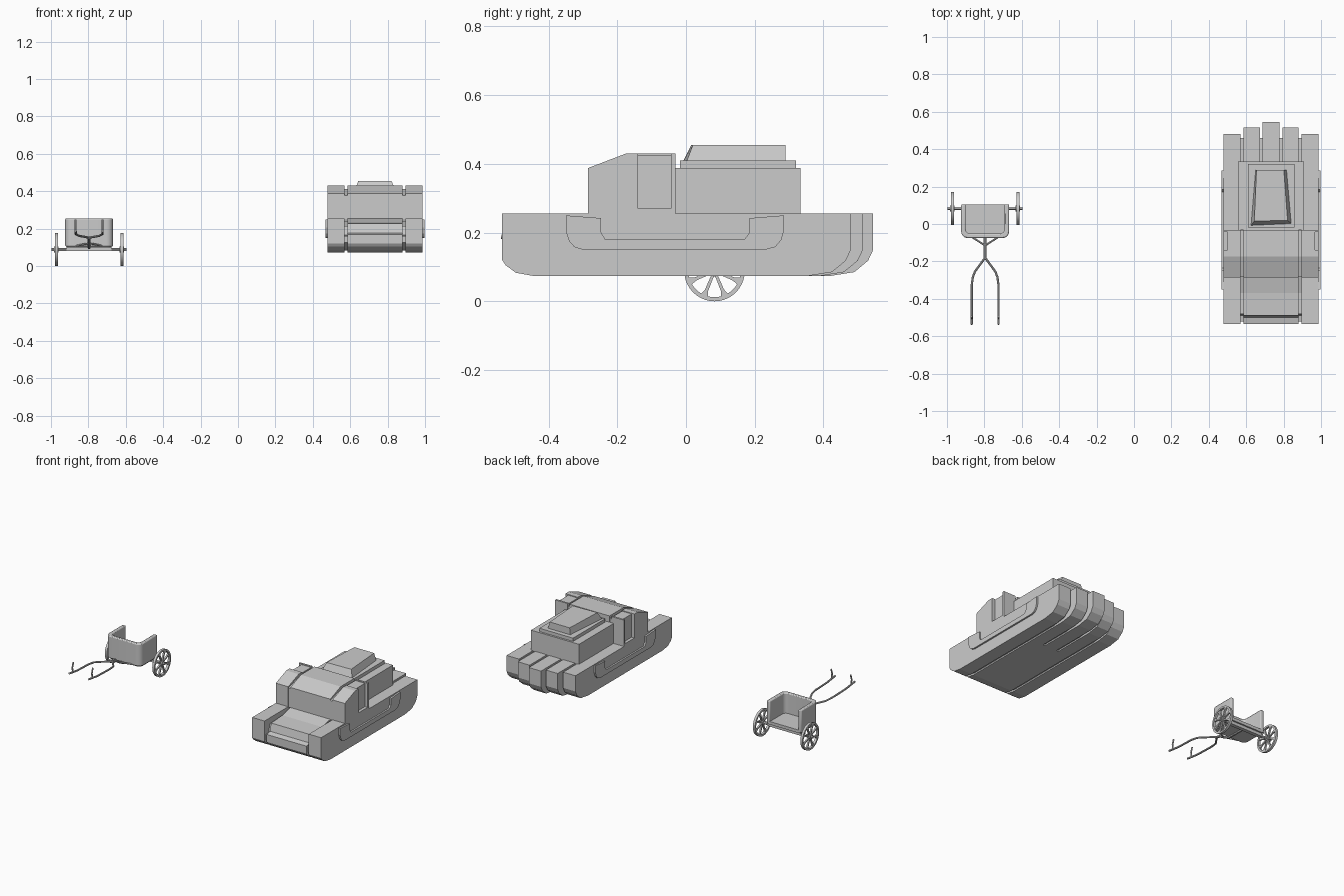
import bpy, bmesh, math
from mathutils import Vector, Matrix

if "Cube" in bpy.data.objects:
    bpy.data.objects.remove(bpy.data.objects["Cube"])

GREY = (0.6, 0.6, 0.6, 1)
mat = bpy.data.materials.new("plain grey")
mat.use_nodes = True
mat.diffuse_color = GREY
mat.node_tree.nodes["Principled BSDF"].inputs["Base Color"].default_value = GREY


def finish(name, bm, smooth=False, bevel=0):
    bmesh.ops.recalc_face_normals(bm, faces=bm.faces)
    me = bpy.data.meshes.new(name)
    bm.to_mesh(me)
    bm.free()
    me.materials.append(mat)
    ob = bpy.data.objects.new(name, me)
    bpy.context.collection.objects.link(ob)
    if bevel:
        mod = ob.modifiers.new("soft edges", 'BEVEL')
        mod.width, mod.segments = bevel, 2
    if smooth:
        bpy.ops.object.select_all(action='DESELECT')
        ob.select_set(True)
        bpy.context.view_layer.objects.active = ob
        bpy.ops.object.shade_smooth_by_angle()
    return ob


def place(axis, p, d):
    return {'x': (d, p[0], p[1]), 'y': (p[0], d, p[1]), 'z': (p[0], p[1], d)}[axis]


def prism(name, axis, pts, a, b, **kw):
    """Extrude a flat profile along an axis from a to b."""
    bm = bmesh.new()
    lo = [bm.verts.new(place(axis, p, a)) for p in pts]
    hi = [bm.verts.new(place(axis, p, b)) for p in pts]
    bm.faces.new(lo)
    bm.faces.new(hi)
    for i in range(len(pts)):
        j = (i + 1) % len(pts)
        bm.faces.new((lo[i], lo[j], hi[j], hi[i]))
    return finish(name, bm, **kw)


def box(name, x, y, z, **kw):
    return prism(name, 'x', [(y[0], z[0]), (y[1], z[0]), (y[1], z[1]), (y[0], z[1])], *x, **kw)


def tube(name, pts, r, sides=8):
    """Round bar along a path, mitred at the bends."""
    bm = bmesh.new()
    pts = [Vector(p) for p in pts]
    rings = []
    for i, p in enumerate(pts):
        d = (pts[min(i + 1, len(pts) - 1)] - pts[max(i - 1, 0)]).normalized()
        u = d.cross(Vector((0, 0, 1)) if abs(d.z) < 0.9 else Vector((0, 1, 0))).normalized()
        v = d.cross(u)
        ang = [math.tau * k / sides for k in range(sides)]
        rings.append([bm.verts.new(p + r * (math.cos(t) * u + math.sin(t) * v)) for t in ang])
    for q, s in zip(rings, rings[1:]):
        for k in range(sides):
            m = (k + 1) % sides
            bm.faces.new((q[k], q[m], s[m], s[k]))
    bm.faces.new(rings[0])
    bm.faces.new(rings[-1])
    return finish(name, bm, smooth=True)


# ---------- armoured vehicle ----------
CX, W = 0.733, 0.254
BOT, DECK = 0.073, 0.255
BOW = [(-0.535, 0.12), (-0.525, 0.105), (-0.495, 0.083), (-0.44, BOT)]


def stern(y):
    return [(y - 0.13, BOT), (y - 0.055, 0.085), (y - 0.015, 0.118), (y, 0.15), (y, DECK)]


# side hulls, with the stepped strips at the stern
for side, s in (("right", -1), ("left", 1)):
    xs = (CX + s * W, CX + s * 0.163)
    prism(side + "_hull", 'x', [(-0.535, DECK)] + BOW + stern(0.48), *xs)
    prism(side + "_stern_strip", 'x', [(0, DECK), (0, BOT)] + stern(0.515),
          CX + s * 0.147, CX + s * 0.06)
prism("middle_stern_strip", 'x', [(0, DECK), (0, BOT)] + stern(0.545), CX - 0.045, CX + 0.045)

# core that closes the grooves
prism("hull_core", 'x', [(-0.28, 0.24), (-0.37, 0.215), (-0.48, 0.215), (-0.49, 0.165),
                         (-0.52, 0.16), (-0.52, 0.125), (-0.48, 0.095), (-0.43, 0.082),
                         (0.3, 0.082), (0.4, 0.095), (0.46, 0.15), (0.46, 0.245)],
      CX - 0.2, CX + 0.2)

# lowered front deck with a stepped nose
prism("front_deck", 'x', [(-0.28, DECK), (-0.37, 0.235), (-0.488, 0.228), (-0.5, 0.178),
                          (-0.535, 0.17)] + BOW + [(0.1, BOT), (0.1, DECK)],
      CX - 0.147, CX + 0.147)

# cabin: grooved roof and recessed side bays
NOSE = [(-0.285, 0.25), (-0.285, 0.388), (-0.175, 0.43)]
prism("cabin_core", 'x', [(-0.283, 0.25), (-0.283, 0.378), (-0.175, 0.412), (-0.035, 0.412),
                          (-0.035, 0.25)], CX - 0.225, CX + 0.225)
prism("cabin_middle", 'x', NOSE + [(-0.031, 0.43), (-0.031, 0.25)], CX - 0.147, CX + 0.147)
for side, s in (("right", -1), ("left", 1)):
    inner, outer = CX + s * 0.163, CX + s * W
    prism(side + "_cabin_front", 'x', NOSE + [(-0.14, 0.43), (-0.14, 0.25)], inner, outer)
    box(side + "_cabin_bay", (inner, outer - s * 0.02), (-0.14, -0.044), (0.25, 0.425))
    box(side + "_cabin_sill", (inner, outer), (-0.14, -0.031), (0.25, 0.27))
    box(side + "_cabin_post", (inner, outer), (-0.044, -0.031), (0.25, 0.43))

# raised U-shaped trim on the flanks
TRIM = [(-0.35, 0.25), (-0.35, 0.205), (-0.34, 0.175), (-0.325, 0.158), (-0.3, 0.15),
        (0.23, 0.15), (0.26, 0.158), (0.277, 0.178), (0.285, 0.205), (0.285, 0.25),
        (0.185, 0.242), (0.185, 0.2), (0.17, 0.18), (-0.235, 0.18), (-0.247, 0.2),
        (-0.247, 0.242)]
for side, s in (("right", -1), ("left", 1)):
    prism(side + "_trim", 'x', TRIM, CX + s * 0.25, CX + s * 0.265)

# rear superstructure and hatch
box("rear_block", (CX - 0.177, CX + 0.177), (-0.033, 0.333), (0.25, 0.388))
box("rear_step", (CX - 0.124, CX + 0.124), (-0.018, 0.32), (0.385, 0.41))
bm = bmesh.new()
hatch = [[bm.verts.new((CX + x, y, z)) for x, y in ring] for z, ring in (
    (0.408, [(-0.108, -0.008), (0.108, 0.002), (0.083, 0.29), (-0.083, 0.29)]),
    (0.455, [(-0.09, 0.015), (0.088, 0.02), (0.068, 0.29), (-0.078, 0.29)]))]
for ring in hatch:
    bm.faces.new(ring)
for i in range(4):
    j = (i + 1) % 4
    bm.faces.new((hatch[0][i], hatch[0][j], hatch[1][j], hatch[1][i]))
finish("hatch", bm)

# ---------- two-wheeled cart ----------
KX, AY, R = -0.796, 0.083, 0.088


def u_path(half, front, r):
    """Half-round cornered path open at the rear."""
    pts = [(KX - half, 0.105)]
    for cx, start in ((KX - half + r, math.pi), (KX + half - r, 1.5 * math.pi)):
        for k in range(7):
            t = start + k * math.pi / 12
            pts.append((cx + r * math.cos(t), front + r + r * math.sin(t)))
    return pts + [(KX + half, 0.105)]


outer, inner = u_path(0.128, -0.075, 0.035), u_path(0.104, -0.052, 0.025)
prism("cart_walls", 'z', outer + inner[::-1], 0.105, 0.255, smooth=True, bevel=0.006)
prism("cart_floor", 'z', u_path(0.12, -0.065, 0.03), 0.1, 0.12)

# axle and spoked wheels
tube("axle", [(KX - 0.2, AY, R), (KX + 0.2, AY, R)], 0.008, 12)
box("axle_beam", (KX - 0.12, KX + 0.12), (AY - 0.012, AY + 0.012), (0.08, 0.105))
for side, s in (("right", -1), ("left", 1)):
    x = KX + s * 0.175
    bm = bmesh.new()
    n = 40
    loops = []
    for k in range(n):
        t = math.tau * k / n
        loops.append([bm.verts.new((x + dx, AY + r * math.cos(t), R + r * math.sin(t)))
                      for dx, r in ((-0.008, R), (0.008, R), (0.008, 0.076), (-0.008, 0.076))])
    for k in range(n):
        a, b = loops[k], loops[(k + 1) % n]
        for i in range(4):
            j = (i + 1) % 4
            bm.faces.new((a[i], a[j], b[j], b[i]))
    finish(side + "_wheel_rim", bm, smooth=True)
    tube(side + "_wheel_hub", [(x - 0.012, AY, R), (x + 0.012, AY, R)], 0.016, 16)
    for k in range(8):
        t = math.tau * (k + 0.5) / 8
        c, sn = math.cos(t), math.sin(t)
        shape = [(0.01, -0.004), (0.06, -0.005), (0.079, -0.012),
                 (0.079, 0.012), (0.06, 0.005), (0.01, 0.004)]
        prism(f"{side}_wheel_spoke_{k + 1}", 'x',
              [(AY + p * c - q * sn, R + p * sn + q * c) for p, q in shape],
              x - 0.005, x + 0.005)

# draw pole, forked shafts, upright pins and braces
tube("draw_pole", [(KX, 0.06, 0.098), (KX, -0.07, 0.1), (KX, -0.11, 0.12),
                   (KX, -0.15, 0.145), (KX, -0.19, 0.152)], 0.008)
for side, s in (("right", -1), ("left", 1)):
    x = KX + s * 0.072
    tube(side + "_shaft", [(KX, -0.18, 0.152), (KX + s * 0.055, -0.255, 0.162),
                           (KX + s * 0.066, -0.285, 0.168), (x, -0.33, 0.172),
                           (x, -0.45, 0.176), (x, -0.538, 0.188)], 0.006)
    tube(side + "_shaft_pin", [(x, -0.5, 0.178), (x, -0.505, 0.215), (x, -0.495, 0.248)], 0.005)
    tube(side + "_pole_brace", [(KX, -0.115, 0.122), (KX + s * 0.07, -0.07, 0.108)], 0.005)
